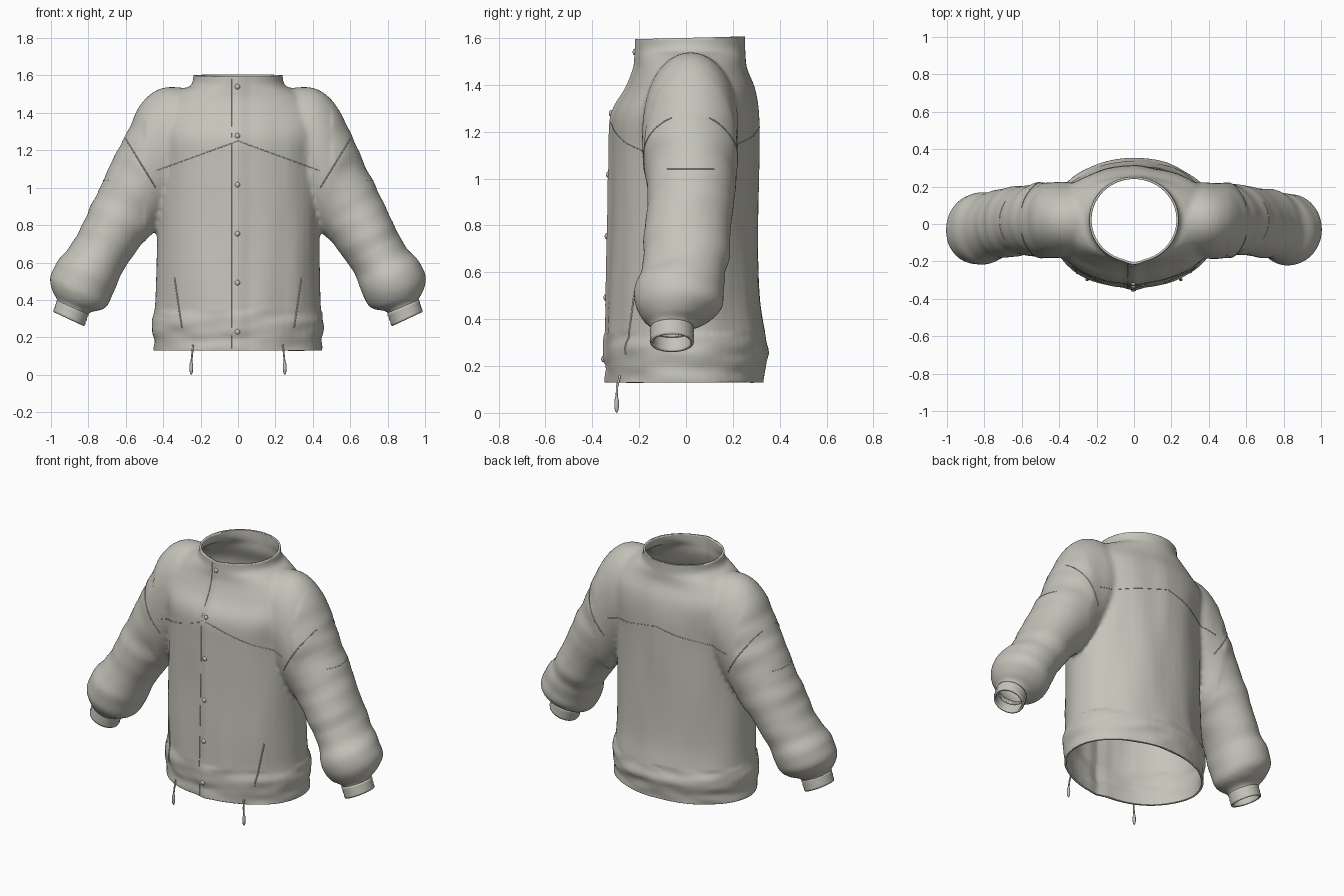
import bpy, bmesh, math
from mathutils import Vector, noise
from mathutils.bvhtree import BVHTree

old = bpy.data.objects.get("Cube")
if old:
    bpy.data.objects.remove(old)

cloth = bpy.data.materials.new("warm grey cloth")
cloth.use_nodes = True
cloth.diffuse_color = (0.56, 0.55, 0.49, 1)
shader = cloth.node_tree.nodes["Principled BSDF"]
shader.inputs["Base Color"].default_value = cloth.diffuse_color
shader.inputs["Roughness"].default_value = 0.8


def add_object(name, bm):
    mesh = bpy.data.meshes.new(name)
    for face in bm.faces:
        face.smooth = True
    bm.to_mesh(mesh)
    bm.free()
    mesh.materials.append(cloth)
    ob = bpy.data.objects.new(name, mesh)
    bpy.context.collection.objects.link(ob)
    return ob


def smooth_rows(rows, steps=5):
    """Catmull-Rom interpolation between section rows."""
    out = []
    for i in range(len(rows) - 1):
        a, b, c, d = (rows[max(0, min(len(rows) - 1, i + k))] for k in (-1, 0, 1, 2))
        for s in range(steps):
            t = s / steps
            out.append([q + 0.5 * t * (r - p + t * (2 * p - 5 * q + 4 * r - e + t * (3 * (q - r) + e - p)))
                        for p, q, r, e in zip(a, b, c, d)])
    return out + [list(rows[-1])]


def loft(bm, sections, count=48, caps=True):
    """Skin elliptical sections given as centre and two half axes."""
    rings = []
    for c, u, v in sections:
        angles = [math.tau * k / count for k in range(count)]
        rings.append([bm.verts.new(c + u * math.cos(a) + v * math.sin(a)) for a in angles])
    for r, s in zip(rings, rings[1:]):
        for k in range(count):
            n = (k + 1) % count
            bm.faces.new((r[k], r[n], s[n], s[k]))
    if caps:
        bm.faces.new(rings[0])
        bm.faces.new(rings[-1])
    bmesh.ops.recalc_face_normals(bm, faces=bm.faces)


def torso_section(z, w, front, back):
    return (Vector((0, (front + back) / 2, z)), Vector((w, 0, 0)), Vector((0, (back - front) / 2, 0)))


def sleeve_section(xo, zo, xi, zi, yc, h, side):
    return (Vector((side * (xo + xi) / 2, yc, (zo + zi) / 2)),
            Vector((side * (xo - xi) / 2, 0, (zo - zi) / 2)), Vector((0, h, 0)))


# Torso: height, half width, front y, back y
torso = [(0.08, 0.45, -0.335, 0.335), (0.17, 0.45, -0.335, 0.335), (0.27, 0.46, -0.345, 0.352),
         (0.35, 0.445, -0.34, 0.335), (0.5, 0.44, -0.335, 0.315), (0.8, 0.435, -0.325, 0.31),
         (1.1, 0.44, -0.32, 0.31), (1.27, 0.46, -0.31, 0.31), (1.38, 0.45, -0.25, 0.295),
         (1.47, 0.385, -0.215, 0.26), (1.525, 0.3, -0.21, 0.255), (1.555, 0.245, -0.208, 0.253),
         (1.66, 0.24, -0.207, 0.253)]
# Sleeve: outer x, z, inner x, z, centre y, half depth
sleeve = [(0.25, 1.53, 0.2, 1.1, 0.02, 0.18), (0.4, 1.535, 0.3, 0.95, 0.02, 0.2),
          (0.51, 1.46, 0.36, 0.87, 0.02, 0.205), (0.59, 1.31, 0.42, 0.8, 0.02, 0.2),
          (0.64, 1.2, 0.45, 0.76, 0.02, 0.19), (0.74, 1.0, 0.51, 0.7, 0.015, 0.185),
          (0.85, 0.77, 0.585, 0.6, 0, 0.185), (0.9, 0.68, 0.625, 0.54, -0.015, 0.18),
          (0.97, 0.6, 0.65, 0.48, -0.025, 0.19), (1.005, 0.51, 0.68, 0.4, -0.03, 0.185),
          (0.99, 0.44, 0.72, 0.35, -0.045, 0.14), (0.965, 0.4, 0.8, 0.33, -0.06, 0.09),
          (0.985, 0.335, 0.825, 0.26, -0.06, 0.09)]

# Fuse torso and sleeves into one garment
bm = bmesh.new()
loft(bm, [torso_section(*r) for r in smooth_rows(torso)])
for side in (1, -1):
    loft(bm, [sleeve_section(*r, side) for r in smooth_rows(sleeve)])
jacket = add_object("jacket_body", bm)
remesh = jacket.modifiers.new("fuse", 'REMESH')
remesh.mode = 'VOXEL'
remesh.voxel_size = 0.014
relax = jacket.modifiers.new("relax", 'SMOOTH')
relax.factor = 0.5
relax.iterations = 5
bpy.context.view_layer.update()
fused = jacket.evaluated_get(bpy.context.evaluated_depsgraph_get())
bm = bmesh.new()
bm.from_mesh(fused.to_mesh())
fused.to_mesh_clear()
jacket.modifiers.clear()


def open_end(point, normal, region):
    faces = [f for f in bm.faces if region(f.calc_center_median())]
    geom = set(faces)
    for f in faces:
        geom.update(f.edges)
        geom.update(f.verts)
    bmesh.ops.bisect_plane(bm, geom=list(geom), plane_co=point, plane_no=normal, clear_outer=True)


# Open the hem, neck and wrists
open_end((0, 0, 0.13), (0, 0, -1), lambda c: abs(c.x) < 0.6 and c.z < 0.2)
open_end((0, 0, 1.6), (0, -0.025, 1), lambda c: c.z > 1.57)
for side in (1, -1):
    open_end((side * 0.887, 0, 0.35), (side * 0.37, 0, -0.93),
             lambda c: c.x * side > 0.6 and c.z < 0.6)

# Soft folds: upright on the torso, around the arm on the sleeves, gathered at the hem
bm.normal_update()
moves = []
for v in bm.verts:
    p = v.co
    fade = min(1, max(0, (1.52 - p.z) / 0.25))
    if abs(p.x) > 0.5:
        along = abs(p.x) * 0.45 - p.z * 0.9
        amount = 0.009 * noise.noise(Vector((along * 11, p.y * 3, p.x)))
    elif p.z < 0.34:
        amount = 0.009 * noise.noise(Vector((p.x * 6, p.y * 6, p.z * 18)))
    else:
        amount = 0.008 * noise.noise(Vector((p.x * 8, p.y * 5, p.z * 1.8)))
    placket = 0.012 * max(0, 1 - abs(p.x) / 0.06) if p.y < -0.15 else 0
    moves.append((v, v.normal * (amount * fade + placket)))
for v, move in moves:
    v.co += move
bm.normal_update()
skin = BVHTree.FromBMesh(bm)
for f in bm.faces:
    f.smooth = True
bm.to_mesh(jacket.data)
bm.free()
lining = jacket.modifiers.new("cloth_thickness", 'SOLIDIFY')
lining.thickness = 0.012
lining.offset = -1


def hit(start, direction):
    return skin.ray_cast(Vector(start), Vector(direction))[0]


def cord(name, points, radius):
    curve = bpy.data.curves.new(name, 'CURVE')
    curve.dimensions = '3D'
    curve.bevel_depth = radius
    curve.bevel_resolution = 2
    curve.use_fill_caps = True
    line = curve.splines.new('POLY')
    line.points.add(len(points) - 1)
    for target, p in zip(line.points, points):
        target.co = (*p, 1)
    curve.materials.append(cloth)
    bpy.context.collection.objects.link(bpy.data.objects.new(name, curve))


def seam(name, a, b, facing, radius=0.003):
    """Stitch line laid on the front (-1) or back (1) between two x, z points."""
    points = []
    for i in range(25):
        t = i / 24
        p = hit((a[0] + (b[0] - a[0]) * t, facing * 2, a[1] + (b[1] - a[1]) * t), (0, -facing, 0))
        if p:
            points.append(p)
    cord(name, points, radius)


def ball(name, centre, size, segments=16):
    bm = bmesh.new()
    bmesh.ops.create_uvsphere(bm, u_segments=segments, v_segments=10, radius=1)
    bmesh.ops.scale(bm, vec=size, verts=bm.verts)
    bmesh.ops.translate(bm, vec=centre, verts=bm.verts)
    return add_object(name, bm)


# Front opening and snap buttons
seam("front_opening", (-0.035, 0.14), (-0.035, 1.58), -1, 0.0025)
for i in range(6):
    spot = hit((-0.003, -2, 0.23 + 0.262 * i), (0, 1, 0))
    ball(f"snap_button_{i + 1}", spot, (0.014, 0.009, 0.014))

for side, label in ((1, "left"), (-1, "right")):
    # Yoke, armhole and pocket seams
    seam(label + "_front_yoke_seam", (0, 1.25), (side * 0.44, 1.09), -1, 0.002)
    seam(label + "_back_yoke_seam", (0, 1.22), (side * 0.44, 1.12), 1, 0.002)
    for facing, end in ((-1, "front"), (1, "back")):
        seam(f"{label}_{end}_armhole_seam", (side * 0.6, 1.26), (side * 0.44, 1.0), facing)
    seam(label + "_pocket_welt", (side * 0.34, 0.52), (side * 0.3, 0.25), -1, 0.004)
    arm = [hit((side * 2, -0.08 + 0.02 * i, 1.04), (-side, 0, 0)) for i in range(11)]
    cord(label + "_sleeve_seam", [p for p in arm if p], 0.002)

    # Ribbed cuff
    bm = bmesh.new()
    top, bottom = sleeve[-2:]
    rows = []
    for i in range(7):
        t = i / 6
        row = [p + (q - p) * t for p, q in zip(top, bottom)]
        c, u, v = sleeve_section(*row, side)
        swell = 1.02 + 0.035 * (i % 2)
        rows.append((c, u * swell, v * swell))
    loft(bm, rows, 40, caps=False)
    cuff = add_object(label + "_cuff", bm)
    wall = cuff.modifiers.new("cuff_thickness", 'SOLIDIFY')
    wall.thickness = 0.012
    wall.offset = -1

    # Hem drawcord and toggle
    start = hit((side * 0.24, -2, 0.16), (0, 1, 0))
    cord(label + "_drawcord", [start, Vector((side * 0.245, -0.294, 0.11)),
                               Vector((side * 0.25, -0.296, 0.06))], 0.005)
    ball(label + "_toggle", (side * 0.25, -0.296, 0.037), (0.01, 0.01, 0.037), 8)
